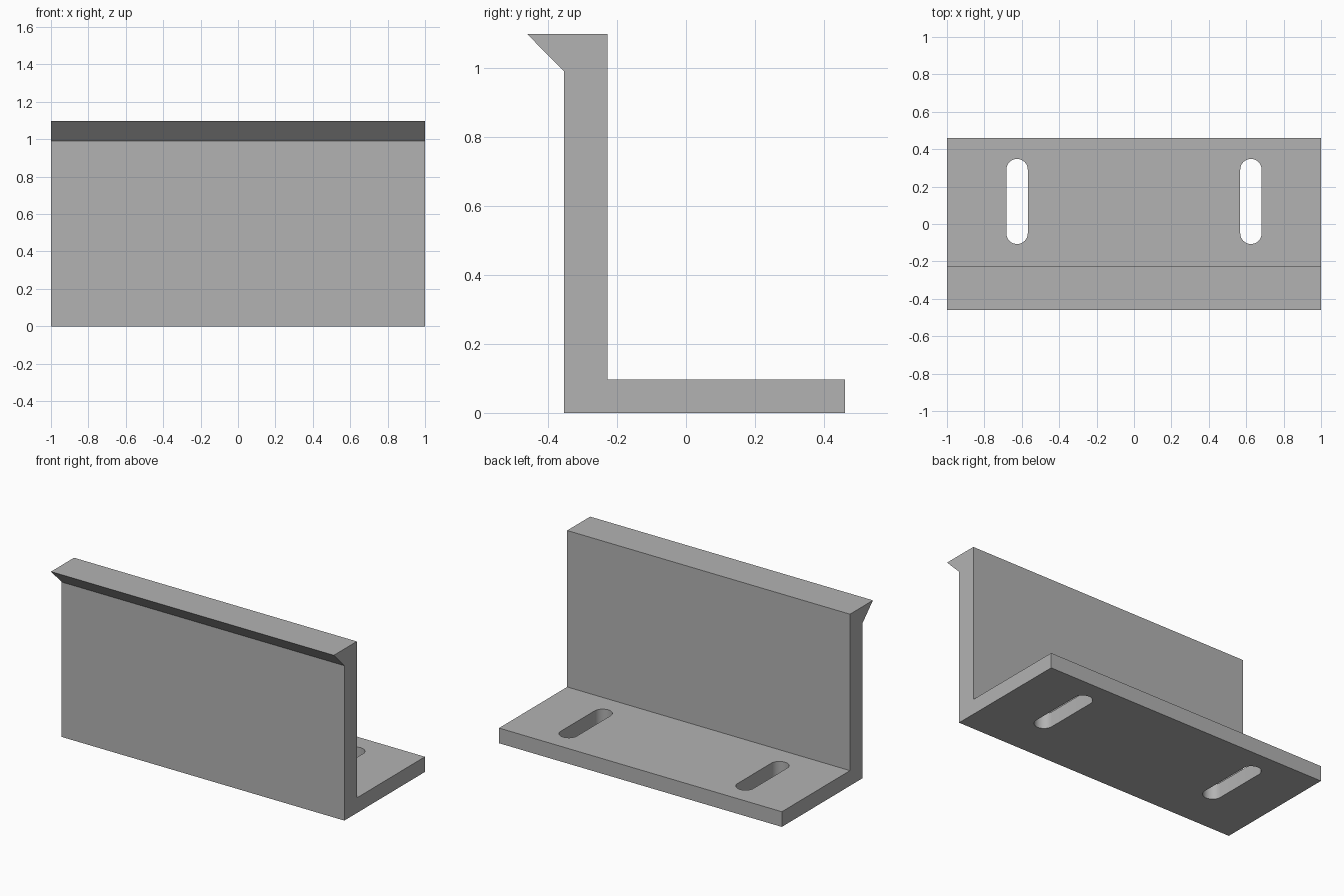
import bpy, bmesh, math

if "Cube" in bpy.data.objects:
    bpy.data.objects.remove(bpy.data.objects["Cube"], do_unlink=True)

grey = bpy.data.materials.new("plain grey")
grey.use_nodes = True
colour = (0.45, 0.45, 0.45, 1)
grey.diffuse_color = colour
grey.node_tree.nodes["Principled BSDF"].inputs["Base Color"].default_value = colour


def prism(name, outline, offset):
    """Extrude a closed 3D outline along an offset into a solid."""
    bm = bmesh.new()
    face = bm.faces.new([bm.verts.new(p) for p in outline])
    new = bmesh.ops.extrude_face_region(bm, geom=[face])["geom"]
    bmesh.ops.translate(bm, vec=offset, verts=[v for v in new if isinstance(v, bmesh.types.BMVert)])
    bmesh.ops.recalc_face_normals(bm, faces=bm.faces)
    mesh = bpy.data.meshes.new(name)
    bm.to_mesh(mesh)
    bm.free()
    mesh.materials.append(grey)
    obj = bpy.data.objects.new(name, mesh)
    bpy.context.collection.objects.link(obj)
    return obj


# Angle bracket with a bevelled lip along the top front edge
profile = [(-0.354, 0), (0.46, 0), (0.46, 0.097), (-0.228, 0.097),
           (-0.228, 1.097), (-0.46, 1.097), (-0.354, 0.99)]
bracket = prism("angle_bracket", [(-1, y, z) for y, z in profile], (2, 0, 0))

# Rounded slots through the base plate
radius, y_low, y_high, steps = 0.057, -0.05, 0.291, 16
cutters = []
for side, x in (("left", 0.625), ("right", -0.625)):
    outline = []
    for y, start in ((y_high, 0), (y_low, math.pi)):
        for i in range(steps + 1):
            a = start + math.pi * i / steps
            outline.append((x + radius * math.cos(a), y + radius * math.sin(a), -0.1))
    cutter = prism(side + "_slot_cutter", outline, (0, 0, 0.3))
    cutter.hide_render = True
    cutters.append(cutter)
    cut = bracket.modifiers.new(side + " slot", "BOOLEAN")
    cut.operation = "DIFFERENCE"
    cut.solver = "EXACT"
    cut.object = cutter

# Apply the cuts, then smooth only the rounded slot walls
bpy.ops.object.select_all(action="DESELECT")
bpy.context.view_layer.objects.active = bracket
bracket.select_set(True)
for cut in list(bracket.modifiers):
    bpy.ops.object.modifier_apply(modifier=cut.name)
for cutter in cutters:
    bpy.data.objects.remove(cutter, do_unlink=True)
bpy.ops.object.shade_smooth_by_angle(angle=math.radians(30))
